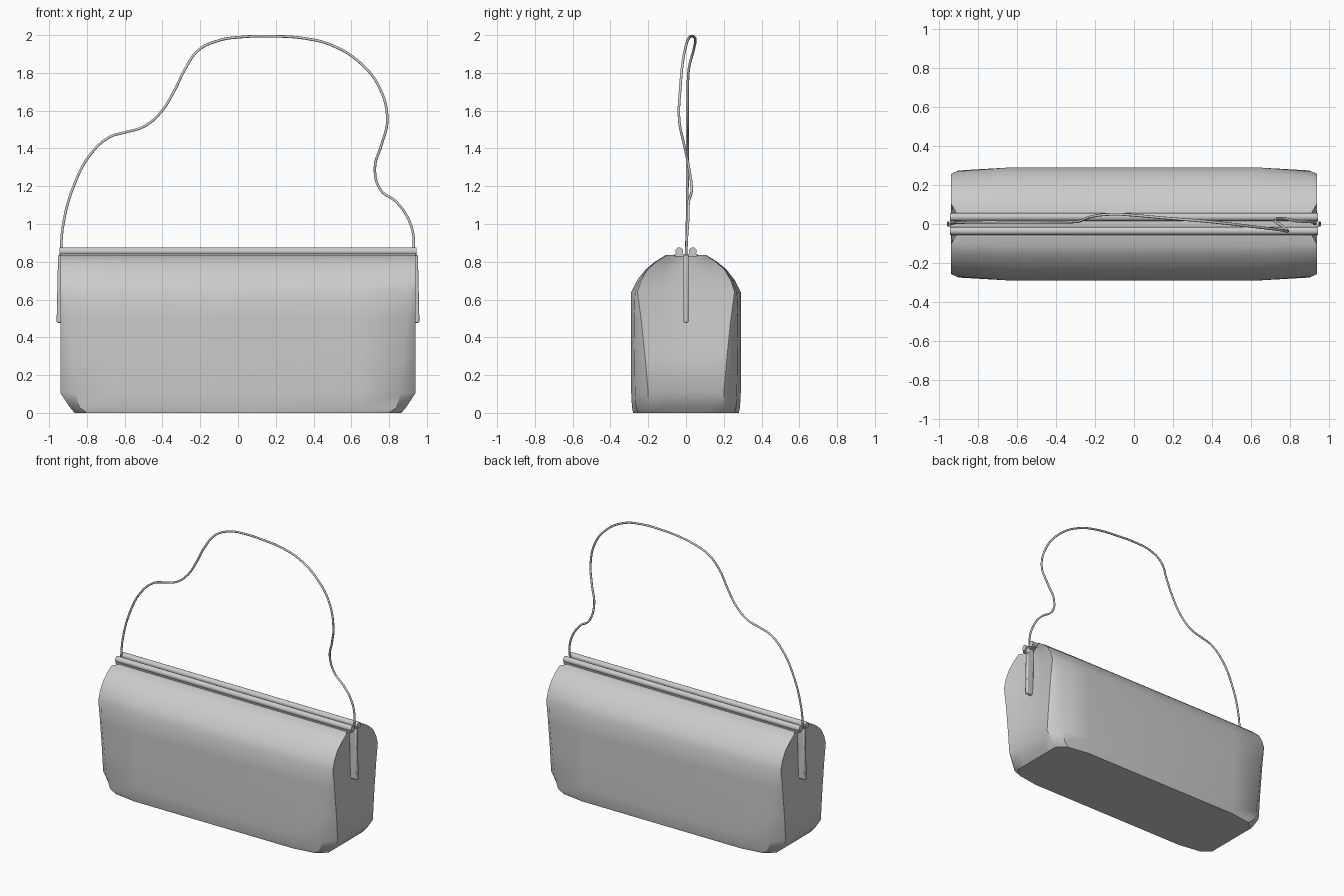
import bpy, bmesh
from math import pi, radians

if "Cube" in bpy.data.objects:
    bpy.data.objects.remove(bpy.data.objects["Cube"])


def smooth(ob, angle):
    bpy.ops.object.select_all(action='DESELECT')
    ob.select_set(True)
    bpy.context.view_layer.objects.active = ob
    bpy.ops.object.shade_smooth_by_angle(angle=radians(angle))


def box(name, loc, dims, bevel):
    bpy.ops.mesh.primitive_cube_add(size=1, location=loc)
    ob = bpy.context.object
    ob.name = name
    ob.scale = dims
    bpy.ops.object.transform_apply(location=False, rotation=False, scale=True)
    mod = ob.modifiers.new("bevel", 'BEVEL')
    mod.width, mod.segments = bevel, 2
    return ob


# Bag body: stacked rings with slanted corners and folded gusset ends
# z, end x, end edge y, corner x, corner y, middle y, gusset depth
levels = [
    (0.000, 0.865, 0.200, 0.80, 0.255, 0.280, 0.00),
    (0.030, 0.890, 0.203, 0.84, 0.265, 0.286, 0.00),
    (0.105, 0.940, 0.200, 0.86, 0.270, 0.290, 0.00),
    (0.300, 0.940, 0.217, 0.88, 0.273, 0.290, 0.012),
    (0.500, 0.940, 0.238, 0.90, 0.275, 0.290, 0.030),
    (0.640, 0.940, 0.257, 0.91, 0.270, 0.290, 0.040),
    (0.700, 0.940, 0.238, 0.91, 0.246, 0.260, 0.042),
    (0.760, 0.940, 0.203, 0.91, 0.207, 0.214, 0.044),
    (0.802, 0.940, 0.155, 0.91, 0.158, 0.162, 0.045),
    (0.835, 0.940, 0.105, 0.91, 0.106, 0.108, 0.045),
]
bm = bmesh.new()
rings = []
for z, xe, ye, xc, yc, ym, g in levels:
    quarter = [(xe - g, 0), (xe - g * 0.6, ye * 0.55), (xe, ye), (xc, yc),
               (0.64, ym), (0, ym)]
    half = quarter + [(-x, y) for x, y in quarter[-2::-1]]
    loop = half + [(x, -y) for x, y in half[-2:0:-1]]
    rings.append([bm.verts.new((x, y, z)) for x, y in loop])
for a, b in zip(rings, rings[1:]):
    for i in range(len(a)):
        j = (i + 1) % len(a)
        bm.faces.new((a[i], a[j], b[j], b[i]))
bm.faces.new(rings[0][::-1])
bm.faces.new(rings[-1])
bmesh.ops.recalc_face_normals(bm, faces=bm.faces)
mesh = bpy.data.meshes.new("bag_body")
bm.to_mesh(mesh)
bm.free()
body = bpy.data.objects.new("bag_body", mesh)
bpy.context.collection.objects.link(body)
smooth(body, 38)

# Frame plate along the opening
box("frame_plate", (0, 0, 0.835), (1.88, 0.12, 0.014), 0.003)

# Twin closing rails and the end tabs
for s, side in ((-1, "a"), (1, "b")):
    bpy.ops.mesh.primitive_cylinder_add(vertices=20, radius=0.021, depth=1.89,
                                        location=(0, s * 0.036, 0.855),
                                        rotation=(0, pi / 2, 0))
    rail = bpy.context.object
    rail.name = "closing_rail_" + side
    smooth(rail, 40)
    tab = box("end_tab_" + side, (s * 0.925, 0, 0.657), (0.055, 0.026, 0.36), 0.007)
    # lower end of each tab leans outward
    for v in tab.data.vertices:
        if v.co.z < 0:
            v.co.x += s * 0.008
    smooth(tab, 40)

# Thin wavy handle cord
path = [(-.94, .0, .82), (-.925, .005, 1.0), (-.87, .008, 1.2), (-.78, .01, 1.37),
        (-.68, .01, 1.46), (-.6, .01, 1.485), (-.5, .01, 1.515), (-.41, .01, 1.59),
        (-.34, .01, 1.7), (-.28, .015, 1.82), (-.21, .04, 1.92), (-.1, .05, 1.972),
        (.02, .043, 1.99), (.17, .03, 1.994), (.35, .015, 1.983), (.5, 0, 1.945),
        (.65, -.018, 1.85), (.75, -.03, 1.72), (.79, -.036, 1.55), (.76, -.01, 1.42),
        (.725, .015, 1.3), (.755, .03, 1.18), (.835, .015, 1.12), (.9, .012, 1.03),
        (.93, .005, .93), (.925, 0, .82)]
curve = bpy.data.curves.new("handle_cord", 'CURVE')
curve.dimensions = '3D'
curve.bevel_depth = 0.007
curve.bevel_resolution = 2
curve.resolution_u = 6
curve.use_fill_caps = True
spline = curve.splines.new('BEZIER')
spline.bezier_points.add(len(path) - 1)
for p, co in zip(spline.bezier_points, path):
    p.co = co
    p.handle_left_type = p.handle_right_type = 'AUTO'
cord = bpy.data.objects.new("handle_cord", curve)
bpy.context.collection.objects.link(cord)
